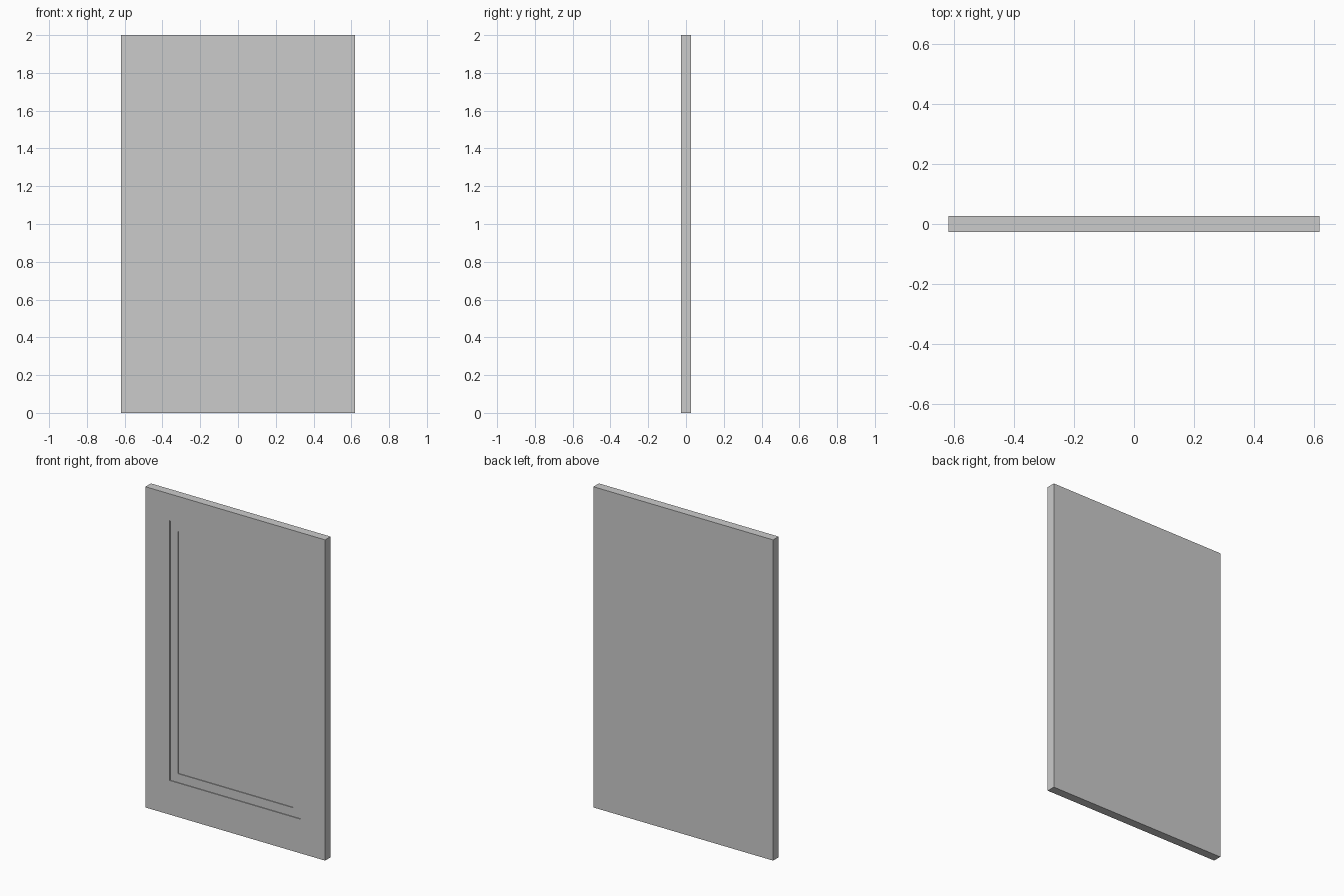
import bpy, bmesh
from mathutils import Vector

if "Cube" in bpy.data.objects:
    bpy.data.objects.remove(bpy.data.objects["Cube"])

W, T, H = 0.62, 0.027, 2.0          # half width, half thickness, height
STEP = 0.005                        # depth of each recess step


def ring(bm, hx, z0, z1, y):
    """Rectangle of vertices facing the front at depth y."""
    return [bm.verts.new(Vector((x, y, z)))
            for x, z in ((-hx, z0), (hx, z0), (hx, z1), (-hx, z1))]


# Panel: nested rectangles from the back face to the sunken centre
profile = [
    (W, 0.0, H, T),                        # back
    (W, 0.0, H, -T),                       # front frame
    (0.452, 0.213, 1.833, -T),             # outer recess edge
    (0.452, 0.213, 1.833, -T + STEP),
    (0.397, 0.268, 1.778, -T + STEP),      # inner recess edge
    (0.397, 0.268, 1.778, -T + 2 * STEP),
]

bm = bmesh.new()
rings = [ring(bm, *p) for p in profile]
for a, b in zip(rings, rings[1:]):
    for i in range(4):
        j = (i + 1) % 4
        bm.faces.new((a[i], a[j], b[j], b[i]))
bm.faces.new(rings[0])
bm.faces.new(rings[-1])
bmesh.ops.recalc_face_normals(bm, faces=bm.faces[:])

mesh = bpy.data.meshes.new("door_panel")
bm.to_mesh(mesh)
bm.free()
door = bpy.data.objects.new("door_panel", mesh)
bpy.context.collection.objects.link(door)
